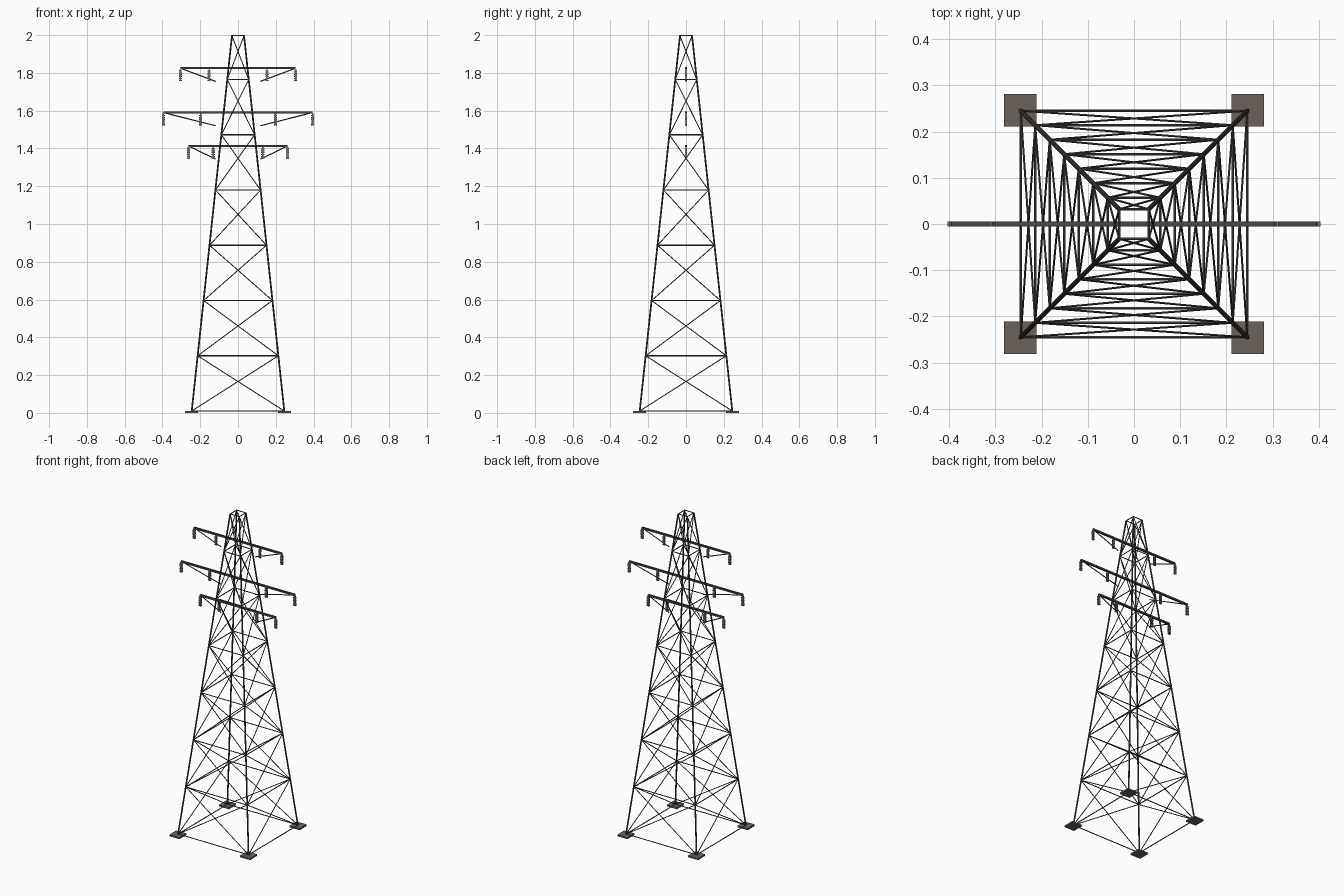
import bpy, bmesh, math
from mathutils import Vector, Matrix

if "Cube" in bpy.data.objects:
    bpy.data.objects.remove(bpy.data.objects["Cube"])


def material(name, rgb):
    m = bpy.data.materials.new(name)
    m.diffuse_color = (*rgb, 1)
    m.use_nodes = True
    m.node_tree.nodes["Principled BSDF"].inputs["Base Color"].default_value = m.diffuse_color
    return m


STEEL = material("dark_steel", (0.07, 0.062, 0.06))
CONCRETE = material("footing", (0.145, 0.12, 0.105))
CERAMIC = material("insulator_grey", (0.19, 0.19, 0.19))


def finish(bm, name, mat):
    mesh = bpy.data.meshes.new(name)
    bm.to_mesh(mesh)
    bm.free()
    mesh.materials.append(mat)
    ob = bpy.data.objects.new(name, mesh)
    bpy.context.collection.objects.link(ob)
    return ob


def strut(bm, a, b, r, sides=6):
    a, b = Vector(a), Vector(b)
    d = b - a
    mat = Matrix.Translation((a + b) / 2) @ d.to_track_quat('Z', 'Y').to_matrix().to_4x4()
    bmesh.ops.create_cone(bm, cap_ends=True, segments=sides, radius1=r, radius2=r,
                          depth=d.length, matrix=mat)


def box(bm, centre, size):
    bmesh.ops.create_cube(bm, size=1, matrix=Matrix.Translation(centre)
                          @ Matrix.Diagonal((*size, 1)))


# Tower taper and bracing levels
Z0, Z1 = 0.01, 1.997
LEVELS = [Z0 + 0.2925 * i for i in range(7)] + [Z1]
SIGNS = [(-1, -1), (1, -1), (1, 1), (-1, 1)]


def corner(i, z):
    h = 0.245 + (0.032 - 0.245) * (z - Z0) / (Z1 - Z0)
    sx, sy = SIGNS[i % 4]
    return Vector((sx * h, sy * h, z))


# Four corner legs
bm = bmesh.new()
for i in range(4):
    strut(bm, corner(i, Z0), corner(i, Z1), 0.0046, 8)
finish(bm, "corner_legs", STEEL)

# Horizontal rings at every level
bm = bmesh.new()
for z in LEVELS:
    for i in range(4):
        strut(bm, corner(i, z), corner(i + 1, z), 0.003)
finish(bm, "horizontal_rings", STEEL)

# Crossed braces on every face panel
bm = bmesh.new()
for lo, hi in zip(LEVELS, LEVELS[1:]):
    for i in range(4):
        strut(bm, corner(i, lo), corner(i + 1, hi), 0.0025)
        strut(bm, corner(i + 1, lo), corner(i, hi), 0.0025)
finish(bm, "cross_braces", STEEL)

# Footing pads
bm = bmesh.new()
for sx, sy in SIGNS:
    box(bm, (sx * 0.246, sy * 0.246, 0.005), (0.07, 0.07, 0.01))
finish(bm, "footing_pads", CONCRETE)


# Insulator string: a hanger core with stacked flattened plates
def insulator(bm, x, z):
    box(bm, (x, 0, z - 0.037), (0.009, 0.007, 0.062))
    for k in range(6):
        box(bm, (x, 0, z - 0.0155 - k * 0.0098), (0.016, 0.0105, 0.006))


# Three crossarms with stays and hanging insulators
for name, half, z in (("upper", 0.305, 1.825), ("middle", 0.395, 1.59), ("lower", 0.262, 1.413)):
    bm = bmesh.new()
    box(bm, (0, 0, z), (2 * half, 0.0115, 0.0105))
    for s in (-1, 1):
        strut(bm, (s * half, 0, z), (s * 0.118, 0, z - 0.07), 0.003)
    finish(bm, name + "_crossarm", STEEL)
    bm = bmesh.new()
    for s in (-1, 1):
        insulator(bm, s * half, z)
        insulator(bm, s * half / 2, z)
    finish(bm, name + "_insulators", CERAMIC)
